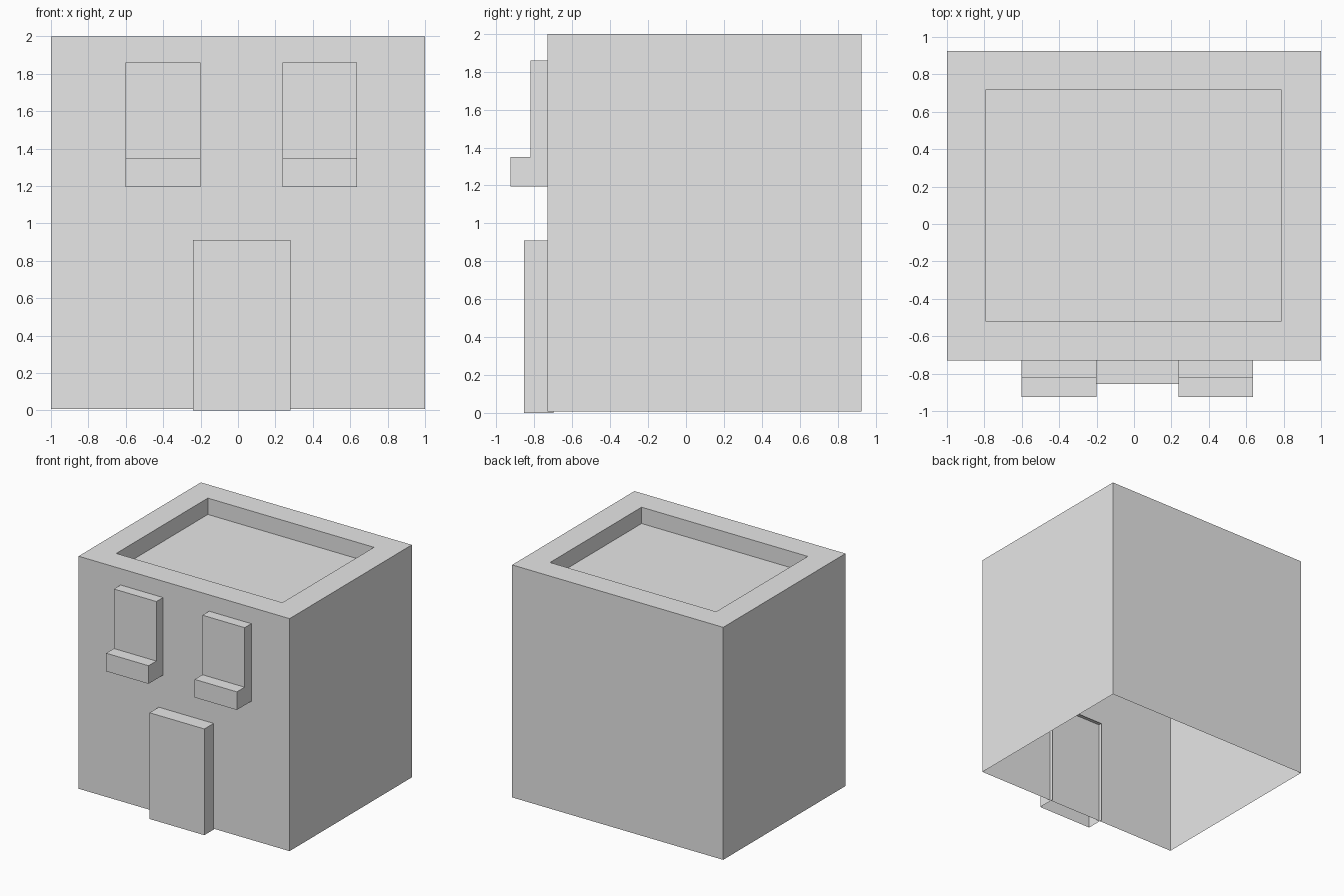
import bpy
import bmesh
from mathutils import Vector

default_cube = bpy.data.objects.get("Cube")
if default_cube:
    bpy.data.objects.remove(default_cube, do_unlink=True)

# Single plain grey material
grey = bpy.data.materials.new("light_grey")
grey.use_nodes = True
colour = (0.8, 0.8, 0.8, 1.0)
grey.diffuse_color = colour
grey.node_tree.nodes["Principled BSDF"].inputs["Base Color"].default_value = colour

DOWN = Vector((0, 0, -1))
BACK = Vector((0, 1, 0))
WALL_Y = -0.73


def finish(bm, name):
    mesh = bpy.data.meshes.new(name)
    bm.to_mesh(mesh)
    bm.free()
    mesh.materials.append(grey)
    obj = bpy.data.objects.new(name, mesh)
    bpy.context.collection.objects.link(obj)
    return obj


def open_box(low, high, open_sides):
    """Thin box between two corners, without the sides facing open_sides."""
    bm = bmesh.new()
    bmesh.ops.create_cube(bm, size=1)
    for v in bm.verts:
        v.co = Vector([a + (c + 0.5) * (b - a) for a, b, c in zip(low, high, v.co)])
    bm.normal_update()
    gone = [f for f in bm.faces if any(f.normal.dot(d) > 0.9 for d in open_sides)]
    bmesh.ops.delete(bm, geom=gone, context="FACES")
    return bm


# Building shell: open underneath, with a sunken roof behind a parapet
bm = open_box((-1, WALL_Y, 0.008), (1, 0.925, 2), [DOWN])
bm.normal_update()
roof = max(bm.faces, key=lambda f: f.calc_center_median().z)
bmesh.ops.inset_individual(bm, faces=[roof], thickness=0.21)
inner = {v: (0.785 if v.co.x > 0 else -0.79, 0.72 if v.co.y > 0 else -0.52)
         for v in roof.verts}
for v, (x, y) in inner.items():
    v.co.x, v.co.y = x, y
floor = bmesh.ops.extrude_discrete_faces(bm, faces=[roof])["faces"][0]
for v in floor.verts:
    v.co.z = 1.86
bm.normal_update()
finish(bm, "building_shell")

# Door slab: open underneath and behind, pushed slightly through the wall
finish(open_box((-0.24, -0.855, 0), (0.28, -0.70, 0.91), [DOWN, BACK]), "door")


# Windows: an L-shaped side profile, pane above and sill below
def window(name, left, right):
    profile = [(WALL_Y, 1.195), (-0.925, 1.195), (-0.925, 1.35),
               (-0.82, 1.35), (-0.82, 1.86), (WALL_Y, 1.86)]
    bm = bmesh.new()
    side = bm.faces.new([bm.verts.new((left, y, z)) for y, z in profile])
    moved = bmesh.ops.extrude_face_region(bm, geom=[side], use_keep_orig=True)["geom"]
    verts = [g for g in moved if isinstance(g, bmesh.types.BMVert)]
    bmesh.ops.translate(bm, verts=verts, vec=(right - left, 0, 0))
    bmesh.ops.recalc_face_normals(bm, faces=bm.faces)
    back = [f for f in bm.faces if f.normal.dot(BACK) > 0.9]
    bmesh.ops.delete(bm, geom=back, context="FACES")
    return finish(bm, name)


window("right_window", -0.602, -0.2)
window("left_window", 0.237, 0.637)
